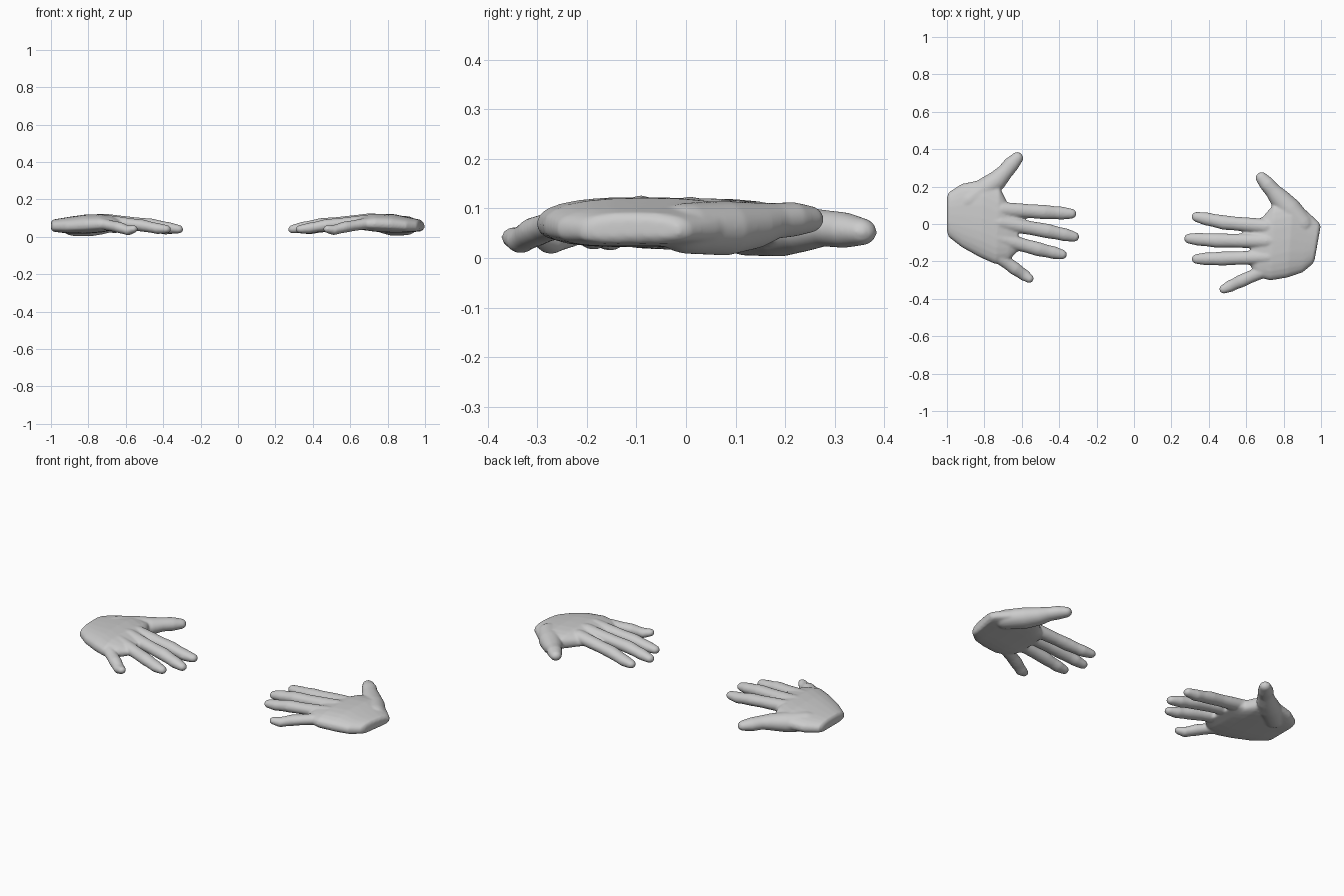
import bpy, bmesh, math
from mathutils import Vector

N = 24


def loft(bm, rings):
    """Skin a closed tube through rings of points, capped at both ends."""
    vs = [[bm.verts.new(p) for p in r] for r in rings]
    for a, b in zip(vs, vs[1:]):
        for i in range(N):
            j = (i + 1) % N
            bm.faces.new((a[i], a[j], b[j], b[i]))
    bm.faces.new(vs[0][::-1])
    bm.faces.new(vs[-1])


def palm(bm, sections):
    """Each section: both edge points (x, y, x, y), then low and high z."""
    rings = []
    for x0, y0, x1, y1, lo, hi in sections:
        ring = []
        for i in range(N):
            a = 2 * math.pi * i / N
            c, s = math.cos(a), math.sin(a)
            u = math.copysign(abs(c) ** 0.8, c)
            w = math.copysign(abs(s) ** 0.8, s)
            z = (lo + hi) / 2 + w * (hi - lo) / 2
            if s < 0:  # hollow of the palm
                z += 0.012 * (1 - u * u)
            t = (u + 1) / 2
            ring.append((x0 + (x1 - x0) * t, y0 + (y1 - y0) * t, z))
        rings.append(ring)
    loft(bm, rings)


def finger(bm, pts, flat=0.86):
    """Tapered tube with rounded ends through (x, y, z, radius) points."""
    P = [Vector(p[:3]) for p in pts]
    R = [p[3] for p in pts]
    st = []
    for i in range(len(P)):
        d = (P[min(i + 1, len(P) - 1)] - P[max(i - 1, 0)]).normalized()
        st.append((P[i], R[i], d))
    caps = [math.radians(k) for k in (25, 50, 70, 85)]
    p, r, d = st[0]
    head = [(p - d * r * math.sin(a), r * math.cos(a), d) for a in reversed(caps)]
    p, r, d = st[-1]
    tail = [(p + d * r * math.sin(a), r * math.cos(a), d) for a in caps]
    rings = []
    for p, r, d in head + st + tail:
        side = d.cross(Vector((0, 0, 1))).normalized()
        up = side.cross(d)
        rings.append([p + side * r * math.cos(2 * math.pi * i / N)
                      + up * r * flat * math.sin(2 * math.pi * i / N) for i in range(N)])
    loft(bm, rings)


def hand(name, sections, fingers, thumb):
    bm = bmesh.new()
    palm(bm, sections)
    for start, base, mid, tip, r, zk in fingers:
        s, b, m, t = (Vector(p) for p in (start, base, mid, tip))
        k = b + (b - m).normalized() * 0.09
        # tendon, knuckle, finger joints, tip
        path = [(s, zk - 0.008, 0.018), (s.lerp(k, 0.6), zk + 0.006, 0.024),
                (k, zk, r), (b, zk - 0.010, r * 0.98),
                (b.lerp(m, 0.5), zk - 0.018, r * 0.92), (m, zk - 0.026, r * 0.97),
                (m.lerp(t, 0.4), zk - 0.036, r * 0.86), (m.lerp(t, 0.65), zk - 0.042, r * 0.88),
                (t, 0.041, r * 0.68)]
        finger(bm, [(p.x, p.y, z, w) for p, z, w in path])
    finger(bm, thumb)
    bmesh.ops.recalc_face_normals(bm, faces=bm.faces[:])
    me = bpy.data.meshes.new(name)
    bm.to_mesh(me)
    bm.free()
    ob = bpy.data.objects.new(name, me)
    bpy.context.collection.objects.link(ob)
    # fuse the parts into one smooth skin
    rm = ob.modifiers.new("fuse", 'REMESH')
    rm.mode = 'VOXEL'
    rm.voxel_size = 0.006
    rm.use_smooth_shade = True
    sm = ob.modifiers.new("soften", 'SMOOTH')
    sm.factor = 0.5
    sm.iterations = 7
    return ob


# hand on the -x side
hand("left_hand", [
    (-1.00, -0.04, -1.00, 0.145, 0.032, 0.078),
    (-0.99, -0.07, -0.99, 0.17, 0.016, 0.092),
    (-0.92, -0.125, -0.92, 0.215, 0.007, 0.104),
    (-0.82, -0.18, -0.80, 0.24, 0.005, 0.120),
    (-0.74, -0.215, -0.72, 0.20, 0.012, 0.121),
    (-0.67, -0.195, -0.68, 0.12, 0.022, 0.110),
    (-0.615, -0.14, -0.63, 0.09, 0.036, 0.096)],
    [((-0.92, 0.09), (-0.62, 0.072), (-0.48, 0.064), (-0.335, 0.055), 0.040, 0.084),
     ((-0.92, 0.05), (-0.63, -0.008), (-0.46, -0.038), (-0.32, -0.068), 0.040, 0.090),
     ((-0.92, 0.01), (-0.64, -0.10), (-0.51, -0.135), (-0.385, -0.163), 0.039, 0.086),
     ((-0.92, -0.03), (-0.71, -0.185), (-0.635, -0.24), (-0.56, -0.291), 0.036, 0.076)],
    [(-0.88, 0.12, 0.058, 0.062), (-0.79, 0.19, 0.056, 0.062), (-0.73, 0.235, 0.058, 0.053),
     (-0.69, 0.278, 0.060, 0.043), (-0.655, 0.32, 0.056, 0.042), (-0.625, 0.352, 0.053, 0.033)])

# hand on the +x side
hand("right_hand", [
    (0.965, -0.195, 0.998, -0.01, 0.032, 0.078),
    (0.955, -0.215, 0.988, 0.01, 0.018, 0.092),
    (0.90, -0.26, 0.93, 0.065, 0.012, 0.104),
    (0.82, -0.287, 0.85, 0.13, 0.010, 0.121),
    (0.73, -0.302, 0.75, 0.11, 0.015, 0.123),
    (0.66, -0.285, 0.69, 0.04, 0.024, 0.110),
    (0.62, -0.22, 0.635, 0.01, 0.036, 0.096)],
    [((0.93, -0.05), (0.62, -0.005), (0.48, 0.008), (0.335, 0.038), 0.040, 0.086),
     ((0.93, -0.09), (0.62, -0.09), (0.44, -0.088), (0.295, -0.078), 0.040, 0.092),
     ((0.92, -0.13), (0.63, -0.18), (0.47, -0.185), (0.335, -0.187), 0.039, 0.088),
     ((0.91, -0.17), (0.67, -0.262), (0.57, -0.306), (0.48, -0.348), 0.036, 0.078)],
    [(0.90, 0.00, 0.060, 0.060), (0.83, 0.08, 0.060, 0.064), (0.775, 0.14, 0.066, 0.054),
     (0.74, 0.18, 0.075, 0.042), (0.71, 0.215, 0.078, 0.041), (0.683, 0.245, 0.078, 0.033)])
